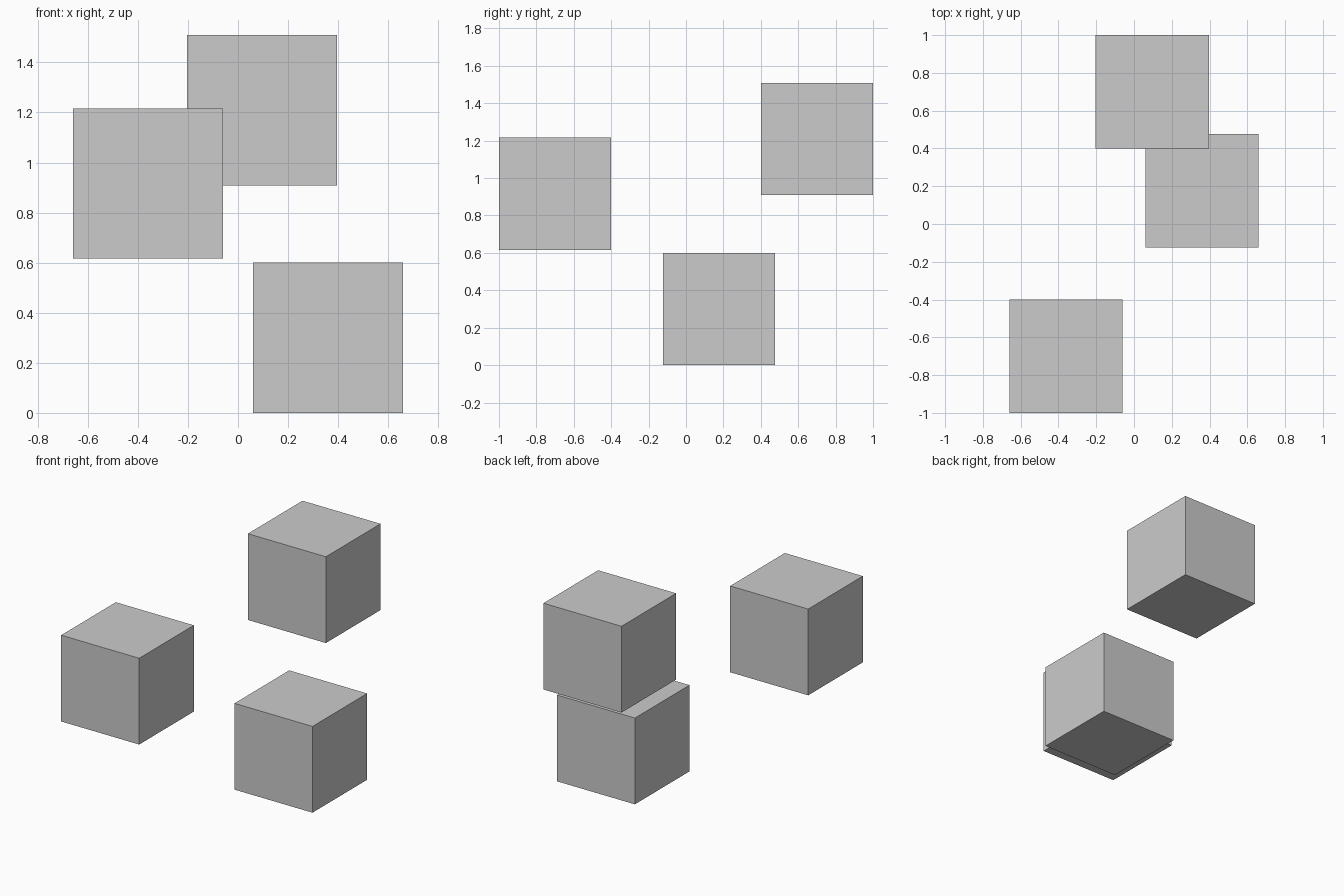
import bpy

if "Cube" in bpy.data.objects:
    bpy.data.objects.remove(bpy.data.objects["Cube"])

SIZE = 0.6


def add_cube(name, center):
    bpy.ops.mesh.primitive_cube_add(size=SIZE, location=center)
    bpy.context.object.name = name


# Three identical separate cubes at different heights
add_cube("lower_cube", (0.36, 0.176, 0.30))
add_cube("middle_cube", (-0.36, -0.70, 0.916))
add_cube("upper_cube", (0.096, 0.70, 1.209))
